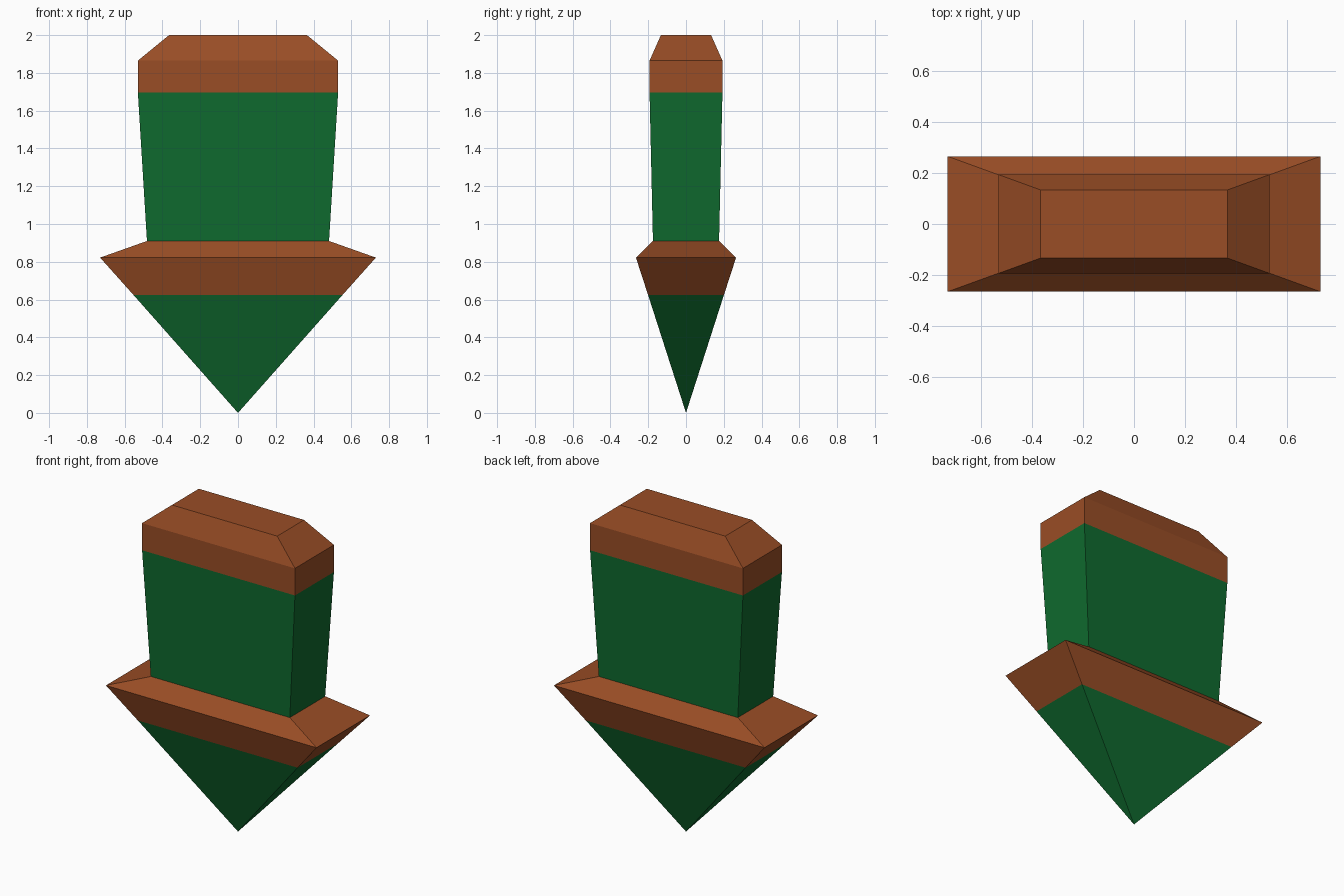
import bpy
import bmesh

cube = bpy.data.objects.get("Cube")
if cube:
    bpy.data.objects.remove(cube, do_unlink=True)


def make_material(name, rgb):
    mat = bpy.data.materials.new(name)
    mat.use_nodes = True
    color = (*rgb, 1.0)
    mat.diffuse_color = color
    mat.node_tree.nodes["Principled BSDF"].inputs["Base Color"].default_value = color
    return mat


brown = make_material("rust_brown", (0.32, 0.075, 0.019))
green = make_material("deep_green", (0.0048, 0.145, 0.028))


def loft(name, rings, mat, close_top=False):
    """Flat-sided shell through rectangular rings (half width, half depth, z)."""
    bm = bmesh.new()
    loops = []
    for hx, hy, z in rings:
        if hx == 0:
            loops.append([bm.verts.new((0, 0, z))] * 4)
        else:
            loops.append([bm.verts.new((sx * hx, sy * hy, z))
                          for sx, sy in ((-1, -1), (1, -1), (1, 1), (-1, 1))])
    for low, high in zip(loops, loops[1:]):
        for i in range(4):
            j = (i + 1) % 4
            corners = [low[i], low[j], high[j], high[i]]
            bm.faces.new(list(dict.fromkeys(corners)))
    if close_top:
        bm.faces.new(loops[-1])
    mesh = bpy.data.meshes.new(name)
    bm.to_mesh(mesh)
    bm.free()
    mesh.materials.append(mat)
    obj = bpy.data.objects.new(name, mesh)
    bpy.context.collection.objects.link(obj)
    return obj


# Shared rings where neighbouring parts meet
tip_joint = (0.554, 0.201, 0.625)
neck = (0.482, 0.175, 0.91)
cap_joint = (0.53, 0.193, 1.695)

# Pointed lower end
loft("pointed_tip", [(0, 0, 0), tip_joint], green)
# Flared collar with a sharp rim
loft("flared_collar", [tip_joint, (0.73, 0.265, 0.822), neck], brown)
# Slightly widening block
loft("upper_block", [neck, cap_joint], green)
# Bevelled cap
loft("bevelled_cap", [cap_joint, (0.53, 0.193, 1.865), (0.365, 0.133, 2.0)],
     brown, close_top=True)
